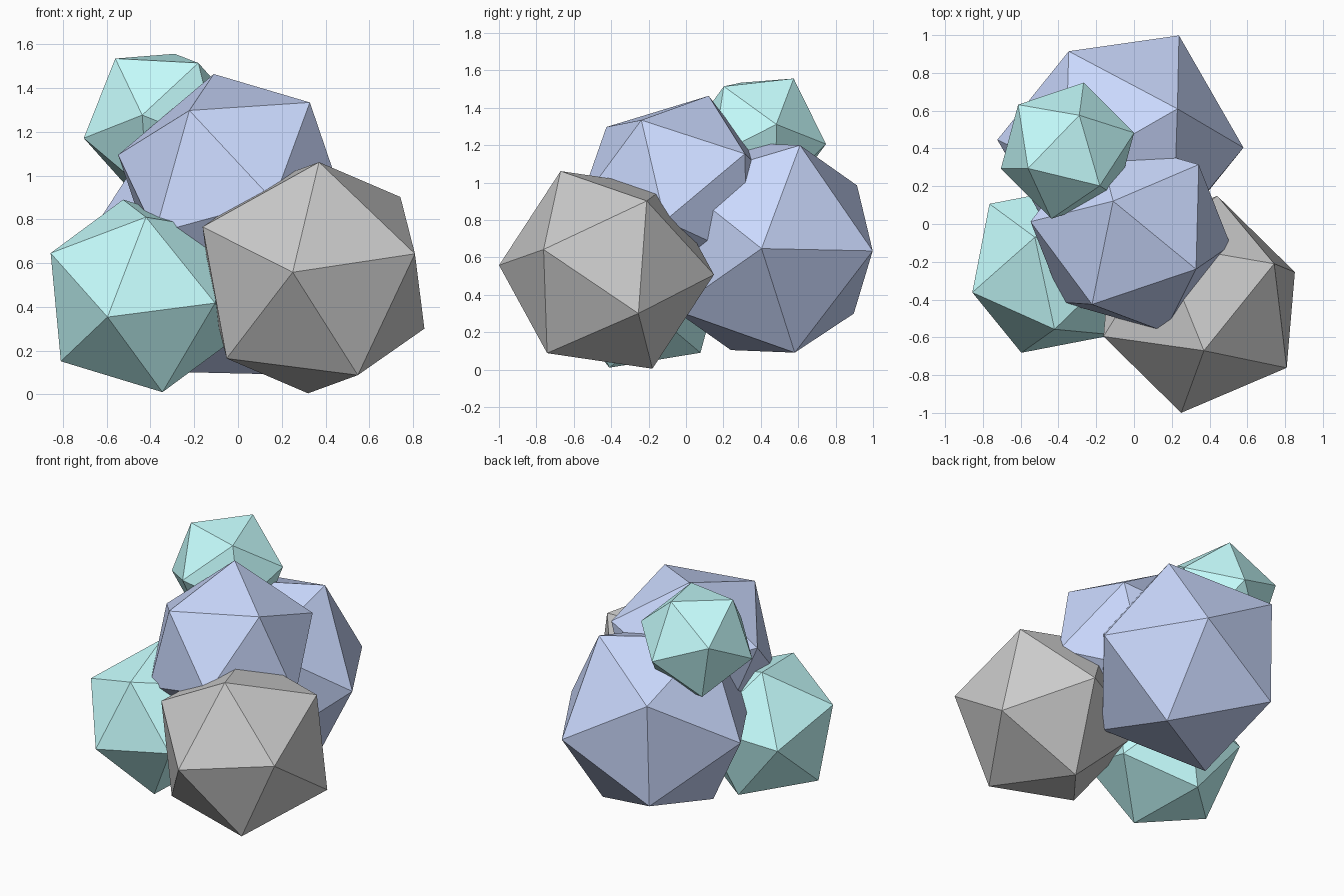
import bpy
from mathutils import Vector, Matrix

if "Cube" in bpy.data.objects:
    bpy.data.objects.remove(bpy.data.objects["Cube"])


def material(name, rgb):
    m = bpy.data.materials.new(name)
    m.diffuse_color = (*rgb, 1.0)
    m.use_nodes = True
    m.node_tree.nodes["Principled BSDF"].inputs["Base Color"].default_value = m.diffuse_color
    return m


BLUE = material("blue", (0.60, 0.70, 1.0))
TEAL = material("teal", (0.57, 1.0, 1.0))


def boulder(name, radius, centre, tip, side, mat=None):
    """Flat-faced icosahedron turned so one corner is at tip and a neighbouring corner points to side."""
    c = Vector(centre)
    z = (Vector(tip) - c).normalized()
    b = Vector(side) - c
    x = (b - z * b.dot(z)).normalized()
    y = z.cross(x)
    bpy.ops.mesh.primitive_ico_sphere_add(subdivisions=1, radius=radius)
    ob = bpy.context.object
    ob.name = name
    rot = Matrix((x, y, z)).transposed().to_4x4()
    ob.matrix_world = Matrix.Translation(c) @ rot
    if mat:
        ob.data.materials.append(mat)
    return ob


# three boulders forming the base
boulder("front_right_boulder", 0.583, (0.345, -0.425, 0.533),
        (0.37, -0.67, 1.06), (0.25, -1.0, 0.56))
boulder("front_left_boulder", 0.48, (-0.435, -0.24, 0.45),
        (-0.525, -0.07, 0.89), (-0.42, -0.56, 0.81), TEAL)
boulder("back_boulder", 0.652, (-0.072, 0.425, 0.652),
        (0.23, 0.61, 1.20), (0.58, 0.405, 0.65), BLUE)
# boulder resting on the base
boulder("upper_boulder", 0.554, (-0.018, -0.05, 0.945),
        (-0.11, 0.12, 1.46), (0.33, -0.24, 1.335), BLUE)
# small boulder on top at the back left
boulder("top_boulder", 0.372, (-0.352, 0.388, 1.241),
        (-0.29, 0.575, 1.555), (-0.18, 0.20, 1.515), TEAL)
